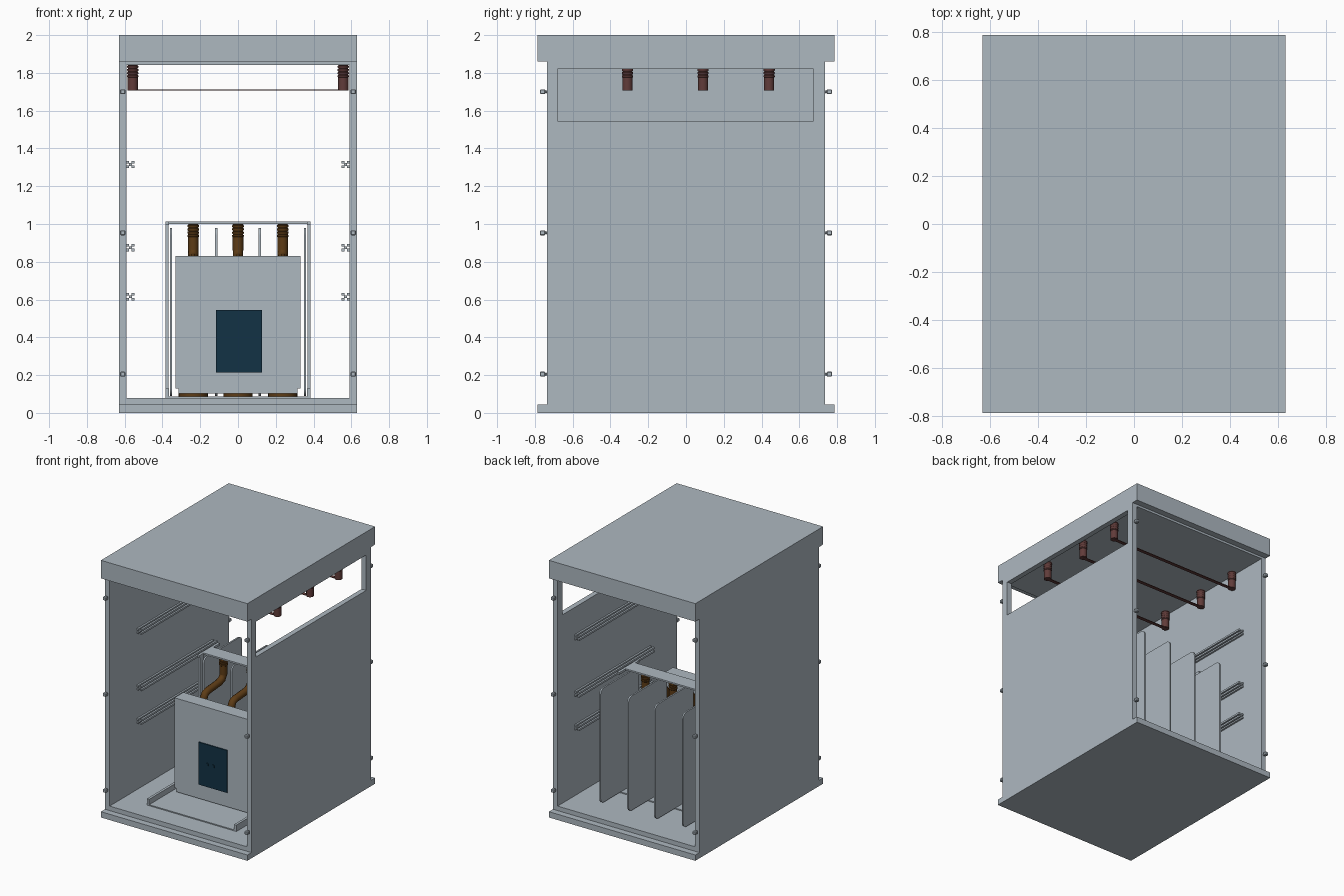
import bpy, bmesh, math
from mathutils import Matrix, Vector

cube = bpy.data.objects.get("Cube")
if cube:
    bpy.data.objects.remove(cube, do_unlink=True)


def material(name, r, g, b):
    m = bpy.data.materials.new(name)
    m.use_nodes = True
    m.diffuse_color = (r, g, b, 1)
    m.node_tree.nodes["Principled BSDF"].inputs["Base Color"].default_value = (r, g, b, 1)
    return m


GREY = material("steel grey", 0.42, 0.48, 0.53)
RED = material("reddish brown", 0.12, 0.045, 0.042)
BROWN = material("dark amber brown", 0.11, 0.045, 0.008)
BLUE = material("dark blue", 0.006, 0.032, 0.06)


def finish(name, bm, mat, smooth=False):
    mesh = bpy.data.meshes.new(name)
    bmesh.ops.recalc_face_normals(bm, faces=bm.faces)
    bm.to_mesh(mesh)
    bm.free()
    mesh.materials.append(mat)
    ob = bpy.data.objects.new(name, mesh)
    bpy.context.collection.objects.link(ob)
    if smooth:
        bpy.ops.object.select_all(action="DESELECT")
        ob.select_set(True)
        bpy.context.view_layer.objects.active = ob
        bpy.ops.object.shade_smooth_by_angle(angle=math.radians(40))
    return ob


def boxes(name, spans, mat=GREY):
    """One object made of boxes, each given as (x0, x1, y0, y1, z0, z1)."""
    bm = bmesh.new()
    for x0, x1, y0, y1, z0, z1 in spans:
        mid = Matrix.Translation(((x0 + x1) / 2, (y0 + y1) / 2, (z0 + z1) / 2))
        size = Matrix.Diagonal((abs(x1 - x0), abs(y1 - y0), abs(z1 - z0), 1))
        bmesh.ops.create_cube(bm, size=1, matrix=mid @ size)
    return finish(name, bm, mat)


def lathe(name, profile, place, mat):
    """Turn an (r, z) profile about a vertical axis."""
    bm = bmesh.new()
    verts = [bm.verts.new((r, 0, z)) for r, z in profile]
    edges = [bm.edges.new(pair) for pair in zip(verts, verts[1:])]
    bmesh.ops.spin(bm, geom=verts + edges, axis=(0, 0, 1), cent=(0, 0, 0),
                   angle=math.tau, steps=24)
    bmesh.ops.remove_doubles(bm, verts=bm.verts, dist=1e-5)
    bmesh.ops.translate(bm, verts=bm.verts, vec=place)
    return finish(name, bm, mat, True)


def insulator_profile(z0, z1, radius, ribs=4):
    """Post with a plain lower half and ribs on the upper half."""
    half = (z0 + z1) / 2
    step = (z1 - half) / ribs
    pts = [(0, z0), (radius * 0.9, z0), (radius * 0.9, half)]
    for i in range(ribs):
        z = half + i * step
        pts += [(radius, z + step * 0.2), (radius, z + step * 0.6), (radius * 0.82, z + step * 0.8)]
    return pts + [(radius, z1), (0, z1)]


# Cabinet shell, open at front and back
boxes("base_plinth", [(-0.63, 0.63, -0.785, 0.785, 0, 0.045)])
boxes("inner_floor", [(-0.59, 0.59, -0.735, 0.735, 0.045, 0.08)])
boxes("roof", [(-0.63, 0.63, -0.785, 0.785, 1.86, 2)])
boxes("ceiling_plate", [(-0.59, 0.59, -0.735, 0.735, 1.843, 1.86)])
boxes("right_wall", [(-0.63, -0.59, -0.735, 0.735, 0.045, 1.86)])
boxes("left_wall", [(0.59, 0.63, -0.735, 0.735, 0.045, 1.545),
                    (0.59, 0.63, -0.735, -0.68, 1.545, 1.82),
                    (0.59, 0.63, 0.675, 0.735, 1.545, 1.82),
                    (0.59, 0.63, -0.735, 0.735, 1.82, 1.86)])

# Door studs and equipment rails
for side, label in ((-1, "right"), (1, "left")):
    for end, face in ((-1, "front"), (1, "back")):
        for z in (0.205, 0.953, 1.7):
            x = side * 0.61
            stud = boxes(f"{label}_{face}_stud",
                         [(x - 0.014, x + 0.014, end * 0.745, end * 0.773, z - 0.013, z + 0.013),
                          (x - 0.008, x + 0.008, end * 0.735, end * 0.745, z - 0.008, z + 0.008)])
            bevel = stud.modifiers.new("rounded", "BEVEL")
            bevel.width = 0.004
    for z in (0.615, 0.875, 1.315):
        spans = []
        for dx, dz in ((0, 0), (-1, -1), (-1, 1), (1, -1), (1, 1)):
            x, h = side * 0.57 + dx * 0.0135, z + dz * 0.0125
            spans.append((x - 0.0075, x + 0.0075, -0.4, 0.53, h - 0.007, h + 0.007))
        boxes(f"{label}_rail", spans)

# Hanging insulators joined by thin bars
for y in (-0.31, 0.09, 0.44):
    for side in (-1, 1):
        lathe("hanging_insulator", insulator_profile(1.708, 1.843, 0.03), (side * 0.557, y, 0), RED)
    boxes("cross_bar", [(-0.557, 0.557, y - 0.014, y + 0.014, 1.707, 1.711)], RED)

# Cart
boxes("cart_tray", [(-0.385, 0.385, -0.57, 0.3, 0.08, 0.088),
                    (-0.385, -0.365, -0.57, 0.3, 0.088, 0.13),
                    (0.365, 0.385, -0.57, 0.3, 0.088, 0.13)])
frame = [(-0.385, 0.385, 0.1, 0.22, 1.0, 1.012)]
for s in (-1, 1):
    frame += [(s * 0.365, s * 0.385, 0.05, 0.3, 0.995, 1.012),
              (s * 0.367, s * 0.385, 0.06, 0.1, 0.13, 1.0)]
boxes("cart_frame", frame)

# Breaker housing with its control panel
boxes("breaker_housing", [(-0.33, 0.33, -0.31, -0.2, 0.13, 0.83),
                          (-0.315, 0.315, -0.31, -0.2, 0.103, 0.13)])
boxes("control_panel", [(-0.117, 0.128, -0.318, -0.31, 0.215, 0.545)], BLUE)
bm = bmesh.new()
for x in (-0.043, 0.009):
    bmesh.ops.create_cone(bm, cap_ends=True, segments=16, radius1=0.013, radius2=0.013, depth=0.008,
                          matrix=Matrix.Translation((x, -0.32, 0.39)) @ Matrix.Rotation(math.pi / 2, 4, "X"))
finish("panel_buttons", bm, BLUE, True)

# Three poles, each with a bent conductor and a ribbed post
for x in (-0.237, 0, 0.237):
    lathe("pole_cylinder", [(0, 0.088), (0.077, 0.088), (0.077, 0.68), (0.05, 0.72), (0, 0.72)],
          (x, -0.08, 0), BROWN)
    curve = bpy.data.curves.new("bent_conductor", "CURVE")
    curve.dimensions = "3D"
    curve.bevel_depth = 0.027
    curve.bevel_resolution = 3
    curve.use_fill_caps = True
    path = [(-0.08, 0.7), (-0.08, 0.77), (-0.065, 0.795), (-0.03, 0.805),
            (0.1, 0.815), (0.14, 0.828), (0.16, 0.86), (0.16, 0.9)]
    spline = curve.splines.new("POLY")
    spline.points.add(len(path) - 1)
    for point, (y, z) in zip(spline.points, path):
        point.co = (x, y, z, 1)
    curve.materials.append(BROWN)
    bpy.context.collection.objects.link(bpy.data.objects.new("bent_conductor", curve))
    lathe("ribbed_post", insulator_profile(0.86, 1.0, 0.031), (x, 0.16, 0), BROWN)

# Rounded barrier plates between the poles
for x in (-0.355, -0.115, 0.115, 0.355):
    bm = bmesh.new()
    corners = ((0.51, 0.94, 0), (0.12, 0.94, 1), (0.12, 0.13, 2), (0.51, 0.13, 3))
    ring = []
    for y, z, quarter in corners:
        for i in range(7):
            a = (quarter + i / 6) * math.pi / 2
            ring.append(bm.verts.new((x - 0.006, y + 0.04 * math.cos(a), z + 0.04 * math.sin(a))))
    face = bm.faces.new(ring)
    out = bmesh.ops.extrude_face_region(bm, geom=[face])
    moved = [v for v in out["geom"] if isinstance(v, bmesh.types.BMVert)]
    bmesh.ops.translate(bm, verts=moved, vec=Vector((0.012, 0, 0)))
    finish("barrier_plate", bm, GREY, True)
